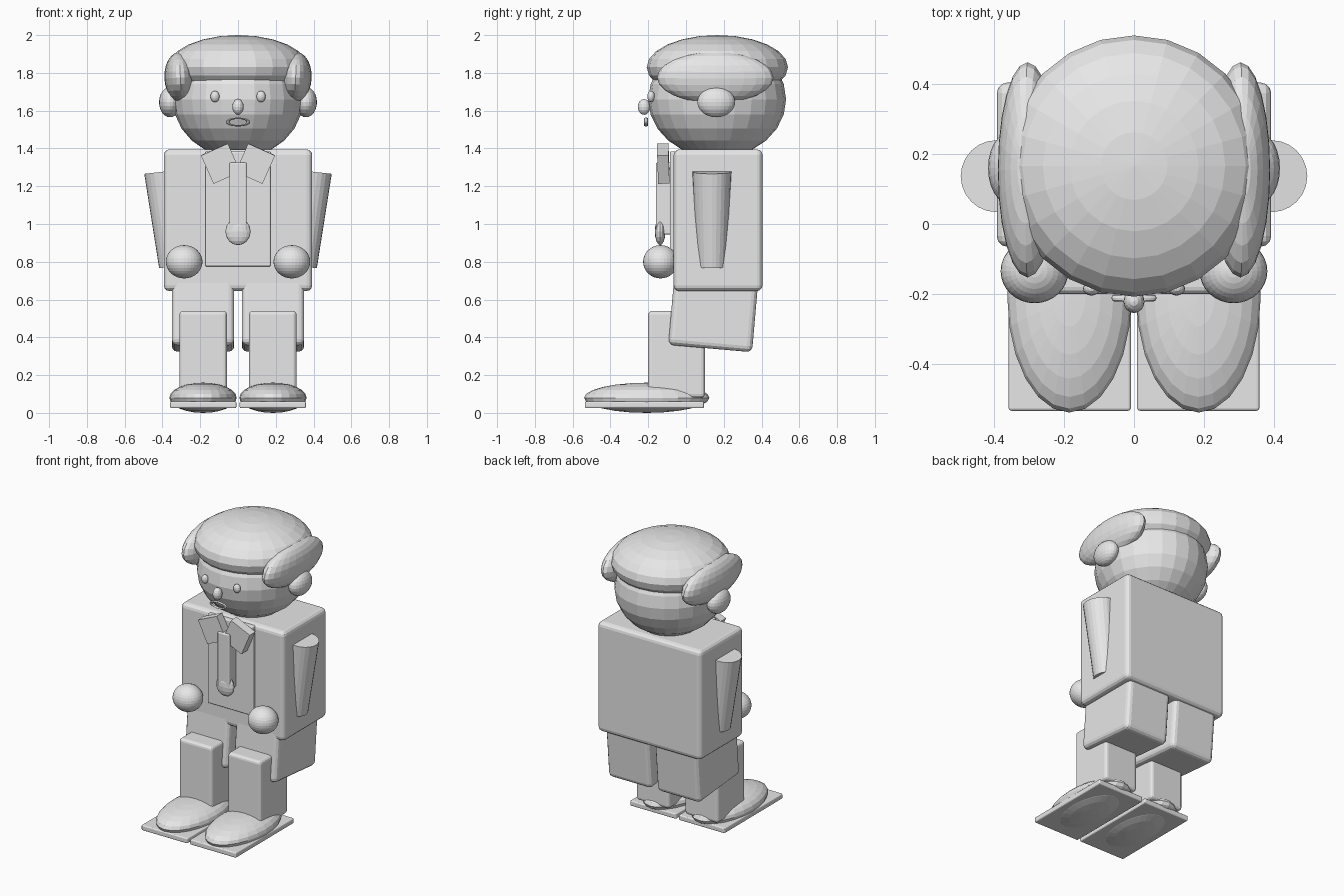
import bpy
import bmesh
from math import radians
from mathutils import Matrix, Vector

if "Cube" in bpy.data.objects:
    bpy.data.objects.remove(bpy.data.objects["Cube"], do_unlink=True)

# One plain material for the whole figure
grey = bpy.data.materials.new("light_grey")
grey.use_nodes = True
grey.diffuse_color = (0.8, 0.8, 0.8, 1)
grey.node_tree.nodes["Principled BSDF"].inputs["Base Color"].default_value = (0.8, 0.8, 0.8, 1)


def finish(name, bm, loc, rot=(0, 0, 0)):
    mesh = bpy.data.meshes.new(name)
    bm.to_mesh(mesh)
    bm.free()
    mesh.materials.append(grey)
    obj = bpy.data.objects.new(name, mesh)
    obj.location = loc
    obj.rotation_euler = [radians(a) for a in rot]
    bpy.context.collection.objects.link(obj)
    return obj


def ball(name, loc, radii, segments=24, rot=(0, 0, 0)):
    bm = bmesh.new()
    bmesh.ops.create_uvsphere(bm, u_segments=segments, v_segments=segments // 2, radius=1)
    bmesh.ops.scale(bm, vec=radii, verts=bm.verts)
    return finish(name, bm, loc, rot)


def box(name, loc, size, bevel=0.0, rot=(0, 0, 0)):
    bm = bmesh.new()
    bmesh.ops.create_cube(bm, size=1)
    bmesh.ops.scale(bm, vec=size, verts=bm.verts)
    obj = finish(name, bm, loc, rot)
    if bevel:
        mod = obj.modifiers.new("rounded_edges", "BEVEL")
        mod.width = bevel
        mod.segments = 3
    return obj


def limb(name, bottom, top, r_bottom, r_top):
    bottom, top = Vector(bottom), Vector(top)
    axis = top - bottom
    bm = bmesh.new()
    bmesh.ops.create_cone(bm, cap_ends=True, segments=24, radius1=r_bottom,
                          radius2=r_top, depth=axis.length)
    turn = Vector((0, 0, 1)).rotation_difference(axis).to_matrix()
    bmesh.ops.rotate(bm, cent=(0, 0, 0), matrix=turn, verts=bm.verts)
    return finish(name, bm, (bottom + top) / 2)


# Head, hair and face
ball("head", (0, 0.165, 1.66), (0.345, 0.365, 0.31))
ball("hair_cap", (0, 0.166, 1.83), (0.37, 0.374, 0.17))
ball("nose", (0, -0.222, 1.62), (0.03, 0.033, 0.042), 16)
bpy.ops.mesh.primitive_torus_add(major_segments=32, minor_segments=8, major_radius=0.055,
                                 minor_radius=0.01, location=(0, -0.212, 1.54),
                                 rotation=(radians(90), 0, 0))
mouth = bpy.context.object
mouth.name = "mouth"
mouth.scale = (1, 0.36, 1)
mouth.data.materials.append(grey)

# Torso, shirt front and tie
box("jacket", (0, 0.17, 1.02), (0.786, 0.47, 0.75), 0.03)
box("shirt_front", (0, -0.06, 1.08), (0.346, 0.05, 0.61), 0.008)
box("tie", (0, -0.12, 1.135), (0.092, 0.08, 0.38), 0.008)
ball("tie_tip", (0, -0.137, 0.96), (0.067, 0.028, 0.072), 16)

# Paired parts
for side, s in (("right", -1), ("left", 1)):
    ball(side + "_side_hair", (s * 0.305, 0.155, 1.775), (0.085, 0.308, 0.135),
         rot=(0, s * 3, 0))
    ball(side + "_ear", (s * 0.36, 0.16, 1.645), (0.058, 0.1, 0.08))
    ball(side + "_eye", (s * 0.122, -0.185, 1.675), (0.024, 0.02, 0.03), 16)
    box(side + "_collar", (s * 0.092, -0.12, 1.32), (0.156, 0.06, 0.164),
        rot=(2, s * 24, 0))
    limb(side + "_arm", (s * 0.338, 0.137, 0.775), (s * 0.394, 0.137, 1.277), 0.08, 0.103)
    ball(side + "_hand", (s * 0.285, -0.135, 0.80), (0.097, 0.092, 0.088), 32)
    box(side + "_thigh", (s * 0.185, 0.148, 0.57), (0.33, 0.445, 0.46), 0.03, (-5, 0, 0))
    box(side + "_shin", (s * 0.184, -0.05, 0.31), (0.252, 0.3, 0.46), 0.02)
    ball(side + "_shoe", (s * 0.185, -0.208, 0.08), (0.178, 0.332, 0.08))
    box(side + "_sole", (s * 0.184, -0.22, 0.043), (0.35, 0.63, 0.036), 0.008)
